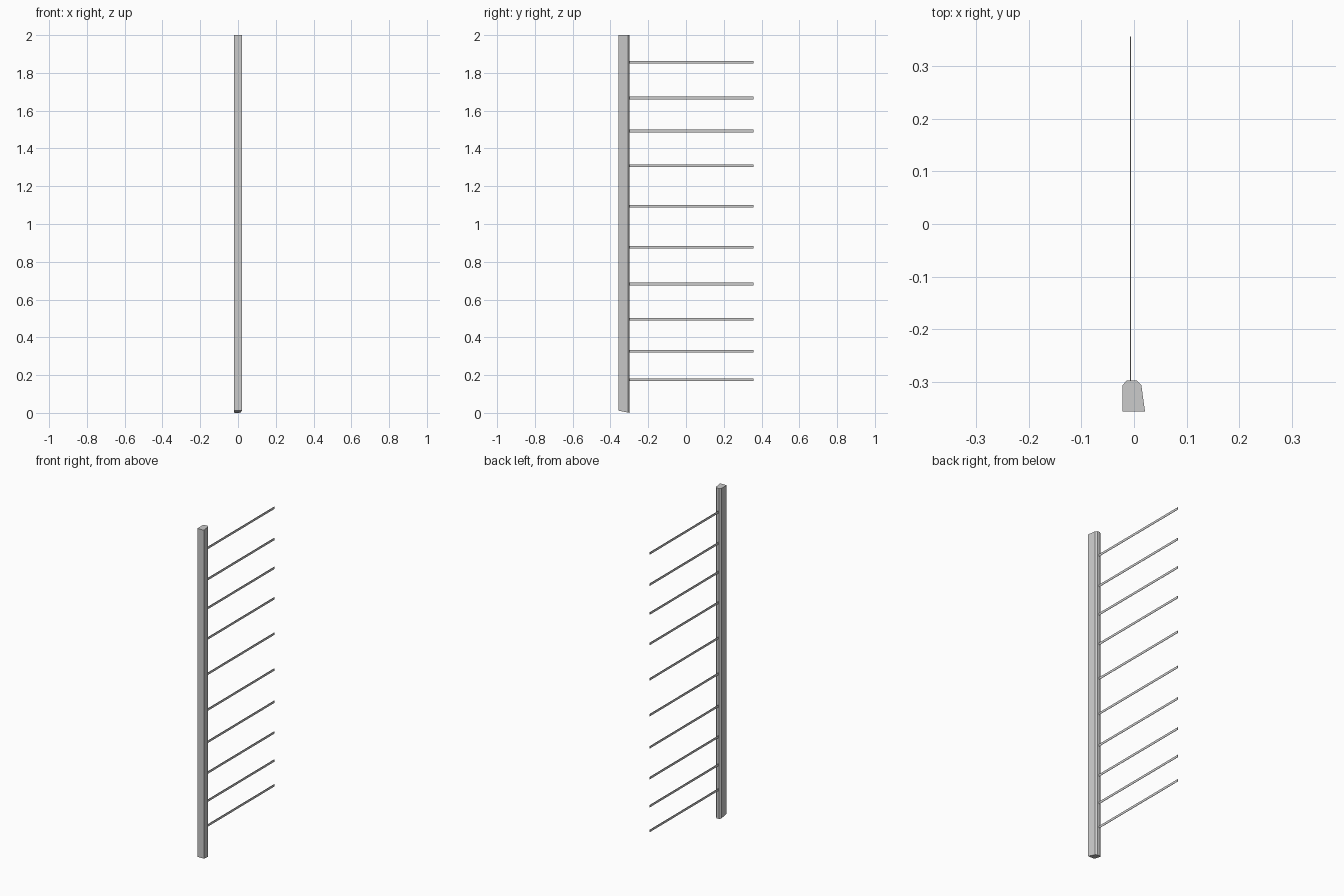
import bpy
import bmesh

if "Cube" in bpy.data.objects:
    bpy.data.objects.remove(bpy.data.objects["Cube"])

def finish(bm, name):
    bmesh.ops.recalc_face_normals(bm, faces=bm.faces)
    mesh = bpy.data.meshes.new(name)
    bm.to_mesh(mesh)
    bm.free()
    obj = bpy.data.objects.new(name, mesh)
    bpy.context.collection.objects.link(obj)
    return obj

# Upright post: tapered profile with chamfered back corners, slanted foot
FRONT, BACK = -0.357, -0.298
profile = [(-0.022, FRONT), (0.021, FRONT), (0.014, -0.307),
           (0.005, BACK), (-0.014, BACK), (-0.022, -0.307)]
bm = bmesh.new()
bottom = [bm.verts.new((x, y, 0.012 * (BACK - y) / (BACK - FRONT)))
          for x, y in profile]
top = [bm.verts.new((x, y, 2.0)) for x, y in profile]
bm.faces.new(bottom)
bm.faces.new(top)
for i in range(len(profile)):
    j = (i + 1) % len(profile)
    bm.faces.new((bottom[i], bottom[j], top[j], top[i]))
finish(bm, "post")

# Thin flat slats running back from the post
slat_heights = [0.176, 0.326, 0.496, 0.682, 0.877,
                1.094, 1.308, 1.492, 1.667, 1.856]
START, END = -0.30, 0.357
for n, z in enumerate(slat_heights, 1):
    bm = bmesh.new()
    bmesh.ops.create_cube(bm, size=1)
    bmesh.ops.scale(bm, vec=(0.002, END - START, 0.014), verts=bm.verts)
    bmesh.ops.translate(bm, vec=(-0.007, (START + END) / 2, z), verts=bm.verts)
    finish(bm, f"slat_{n:02d}")
